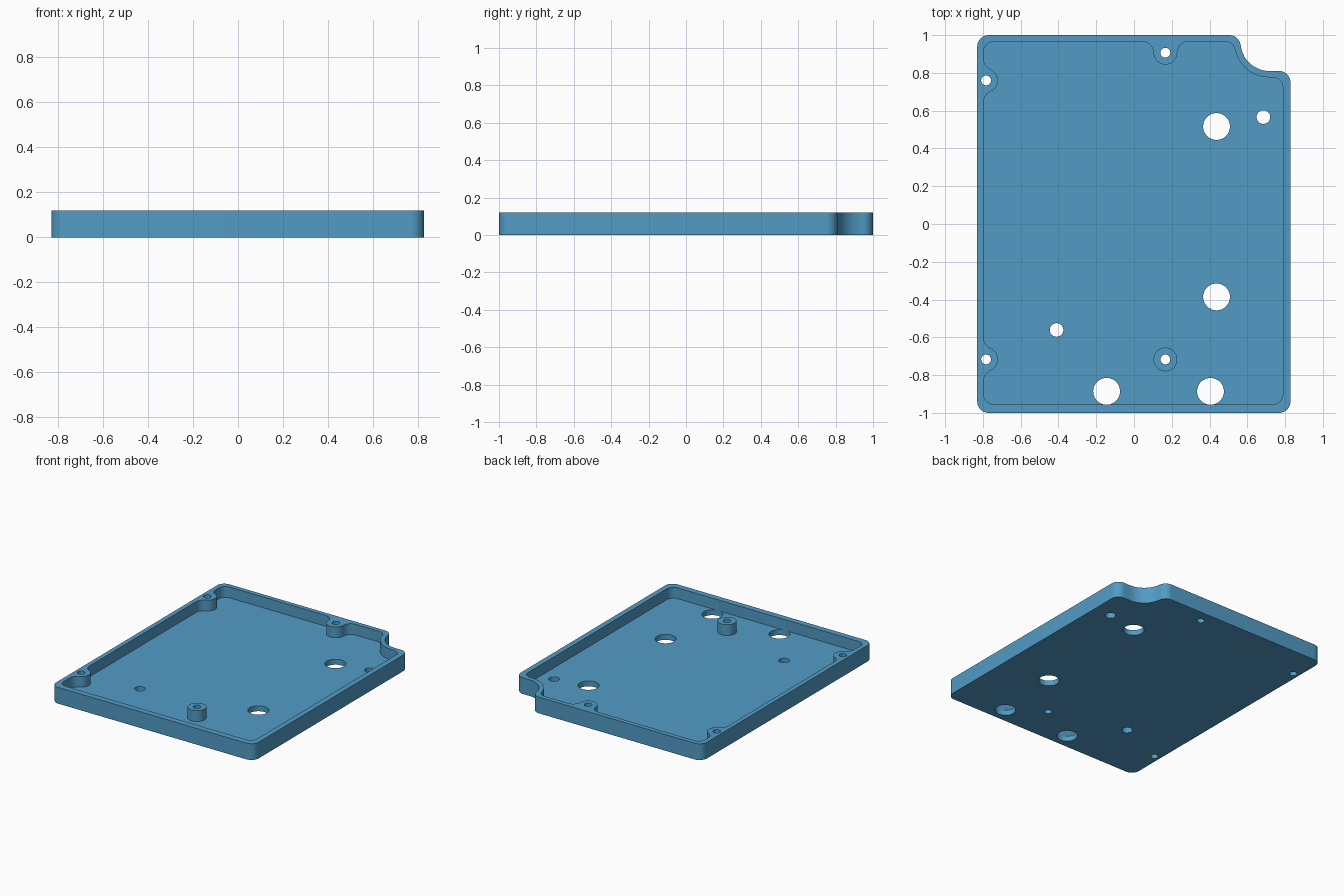
import bpy, bmesh, math

if "Cube" in bpy.data.objects:
    bpy.data.objects.remove(bpy.data.objects["Cube"])

HEIGHT, FLOOR = 0.12, 0.04

blue = bpy.data.materials.new("blue plastic")
blue.diffuse_color = (0.085, 0.33, 0.56, 1)
blue.use_nodes = True
blue.node_tree.nodes["Principled BSDF"].inputs["Base Color"].default_value = blue.diffuse_color


def prism(name, arcs, z0, z1):
    """Extrude a closed outline made of arcs (cx, cy, radius, start, end) joined by lines."""
    pts = []
    for cx, cy, r, a0, a1 in arcs:
        n = max(4, round(abs(a1 - a0) / 7.5))
        for i in range(n + (abs(a1 - a0) < 360)):
            a = math.radians(a0 + (a1 - a0) * i / n)
            pts.append((cx + r * math.cos(a), cy + r * math.sin(a)))
    bm = bmesh.new()
    base = bm.faces.new([bm.verts.new((x, y, z0)) for x, y in pts])
    top = bmesh.ops.extrude_face_region(bm, geom=[base])["geom"]
    bmesh.ops.translate(bm, vec=(0, 0, z1 - z0),
                        verts=[v for v in top if isinstance(v, bmesh.types.BMVert)])
    bmesh.ops.recalc_face_normals(bm, faces=bm.faces)
    mesh = bpy.data.meshes.new(name)
    bm.to_mesh(mesh)
    bm.free()
    mesh.materials.append(blue)
    obj = bpy.data.objects.new(name, mesh)
    bpy.context.collection.objects.link(obj)
    return obj


def cut(target, cutter):
    """Subtract the cutter from the target and discard it."""
    mod = target.modifiers.new("cut", 'BOOLEAN')
    mod.operation, mod.solver, mod.object = 'DIFFERENCE', 'EXACT', cutter
    bpy.context.view_layer.objects.active = target
    bpy.ops.object.modifier_apply(modifier=mod.name)
    bpy.data.objects.remove(cutter)


# Outer body with rounded corners and a scooped corner
tray = prism("tray", [
    (-0.77, -0.94, 0.06, 180, 270),
    (0.768, -0.94, 0.06, 270, 360),
    (0.768, 0.75, 0.06, 0, 90),
    (0.717, 0.963, 0.153, 270, 186.2),
    (0.505, 0.94, 0.06, 6.2, 90),
    (-0.77, 0.94, 0.06, 90, 180)], 0, HEIGHT)


def side_boss(y):
    """Screw boss bulging from the left wall, blended by fillets."""
    return [(-0.736, y + 0.114, 0.06, 180, 247.6),
            (-0.783, y, 0.063, 67.6, -67.6),
            (-0.736, y - 0.114, 0.06, 112.4, 180)]


# Hollow interior, flowing around the wall bosses
cavity = prism("cavity", [
    (-0.741, -0.900, 0.055, 180, 270),
    (0.733, -0.900, 0.055, 270, 360),
    (0.733, 0.721, 0.055, 0, 90),
    (0.717, 0.963, 0.187, 270, 192.4),
    (0.481, 0.911, 0.055, 12.4, 90),
    (0.289, 0.906, 0.06, 90, 180),
    (0.166, 0.907, 0.063, 0, -180),
    (0.043, 0.906, 0.06, 0, 90),
    (-0.741, 0.911, 0.055, 90, 180),
    *side_boss(0.76), *side_boss(-0.717)], FLOOR, HEIGHT + 0.1)

# Free-standing post stays solid
cut(cavity, prism("post", [(0.166, -0.717, 0.063, 0, 360)], FLOOR - 0.1, HEIGHT + 0.2))
cut(tray, cavity)

# Through holes: screw holes, small floor holes, large floor holes
holes = {
    0.026: [(0.166, 0.907), (-0.783, 0.76), (-0.783, -0.717), (0.166, -0.717)],
    0.036: [(0.685, 0.566), (-0.41, -0.561)],
    0.071: [(0.437, 0.516), (0.437, -0.386), (-0.145, -0.886), (0.405, -0.886)],
}
for r, centres in holes.items():
    for x, y in centres:
        cut(tray, prism("hole", [(x, y, r, 0, 360)], -0.1, HEIGHT + 0.1))

# Smooth curved walls, sharp rims
bpy.ops.object.select_all(action='DESELECT')
tray.select_set(True)
bpy.context.view_layer.objects.active = tray
bpy.ops.object.shade_smooth_by_angle(angle=math.radians(30))
